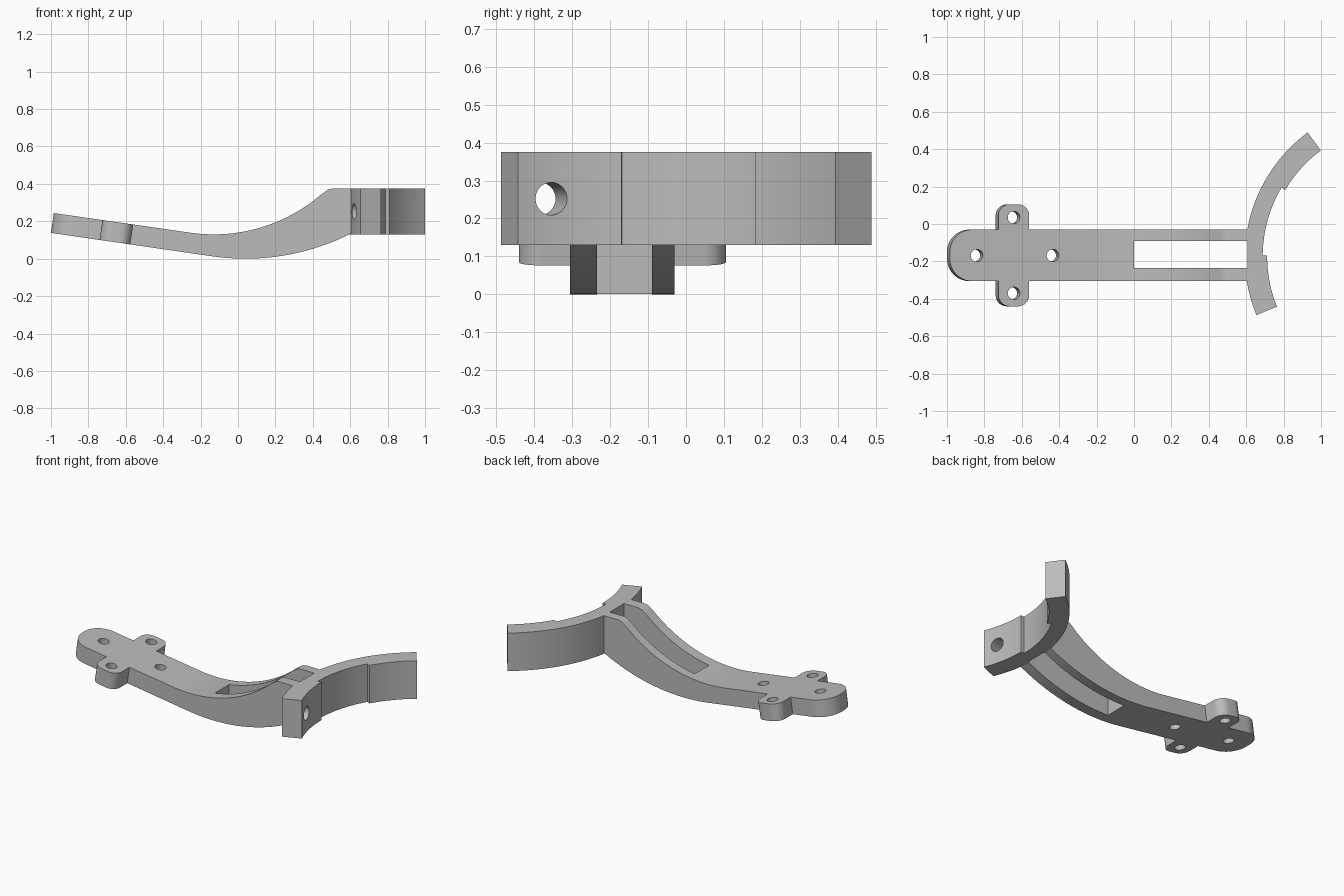
import bpy, bmesh
from math import sin, cos, radians, pi, atan2
from mathutils import Matrix, Vector

cube = bpy.data.objects.get("Cube")
if cube:
    bpy.data.objects.remove(cube, do_unlink=True)

grey = bpy.data.materials.new("plain grey")
grey.use_nodes = True
grey.diffuse_color = (0.5, 0.5, 0.5, 1)
grey.node_tree.nodes["Principled BSDF"].inputs["Base Color"].default_value = (0.5, 0.5, 0.5, 1)

TILT = radians(8.2)
MID_Y = -0.168
RIM_CENTRE = Vector((1.418, -0.175, 0.252))


def arc(cx, cy, r, a0, a1, n):
    """Points on an arc, angles in radians."""
    return [(cx + r * cos(a0 + (a1 - a0) * i / n), cy + r * sin(a0 + (a1 - a0) * i / n))
            for i in range(n + 1)]


def prism(name, outline, low, high, matrix=Matrix()):
    """Extrude a 2D outline along local z, then place it."""
    bm = bmesh.new()
    face = bm.faces.new([bm.verts.new((x, y, low)) for x, y in outline])
    new = bmesh.ops.extrude_face_region(bm, geom=[face])["geom"]
    bmesh.ops.translate(bm, vec=(0, 0, high - low),
                        verts=[v for v in new if isinstance(v, bmesh.types.BMVert)])
    bmesh.ops.recalc_face_normals(bm, faces=bm.faces)
    bm.transform(matrix)
    bmesh.ops.recalc_face_normals(bm, faces=bm.faces)
    mesh = bpy.data.meshes.new(name)
    bm.to_mesh(mesh)
    bm.free()
    mesh.materials.append(grey)
    obj = bpy.data.objects.new(name, mesh)
    bpy.context.scene.collection.objects.link(obj)
    return obj


def combine(obj, other, operation):
    """Apply a boolean and remove the second body."""
    other.hide_render = True
    mod = obj.modifiers.new("combine", "BOOLEAN")
    mod.operation, mod.solver, mod.object = operation, "EXACT", other
    bpy.context.view_layer.update()
    graph = bpy.context.evaluated_depsgraph_get()
    result = bpy.data.meshes.new_from_object(obj.evaluated_get(graph))
    obj.modifiers.clear()
    obj.data = result
    bpy.data.objects.remove(other, do_unlink=True)


def rounded_rect(x0, x1, y0, y1, r):
    corners = [(x1 - r, y1 - r), (x0 + r, y1 - r), (x0 + r, y0 + r), (x1 - r, y0 + r)]
    return [p for i, (x, y) in enumerate(corners)
            for p in arc(x, y, r, i * pi / 2, (i + 1) * pi / 2, 12)]


# Curved arm: side profile swept across the width
down = -pi / 2
bottom = [(-1.2, 0.167)] + arc(0.04, 1.25, 1.25, down - TILT, down + radians(26.9), 24)
top = arc(-0.13, 1.01, 0.88, down - TILT, down + radians(41), 28)
fillet = [(0.464, 0.357), (0.48, 0.369), (0.505, 0.375)]
profile = bottom + [(0.64, 0.15), (0.64, 0.375)] + fillet[::-1] + top[::-1] + [(-1.2, 0.275)]
side = Matrix.Rotation(pi / 2, 4, "X")
bracket = prism("bracket", profile, -0.3, 0.6, side)

# Plan shape of the arm and its two ears, square to the tilted pad
pad = Matrix.Translation((-0.65, 0, 0.142)) @ Matrix.Rotation(TILT, 4, "Y")
plan = prism("arm_plan", rounded_rect(-0.346, 1.8, -0.305, -0.03, 0.12), -0.9, 0.9, pad)
ears = prism("ear_plan", rounded_rect(-0.083, 0.083, -0.44, 0.105, 0.06), -0.8, 0.8, pad)
combine(plan, ears, "UNION")
combine(bracket, plan, "INTERSECT")

# Curved rim with a shallow recess on its inner side
cx, cy, cz = RIM_CENTRE
start, end = atan2(0.67, -0.494), atan2(-0.31, -0.759) + 2 * pi
step_a, step_b = pi - 0.53, pi - 0.008
rim_outline = (arc(cx, cy, 0.825, start, end, 40) + arc(cx, cy, 0.706, end, step_b, 12)
               + arc(cx, cy, 0.73, step_b, step_a, 20) + arc(cx, cy, 0.706, step_a, start, 12))
rim = prism("rim", rim_outline, 0.13, 0.375)
combine(bracket, rim, "UNION")

# Long slot through the arm
slot = [(0, -0.235), (0.606, -0.235), (0.606, -0.09), (0, -0.09)]
combine(bracket, prism("slot", slot, -0.5, 0.8), "DIFFERENCE")

# Four pad holes
for x, y in ((-0.2, MID_Y), (0.21, MID_Y), (0, 0.035), (0, -0.37)):
    hole = prism("pad_hole", arc(x, y, 0.033, 0, 2 * pi * 23 / 24, 23), -0.2, 0.2, pad)
    combine(bracket, hole, "DIFFERENCE")

# Two radial holes through the rim
for offset in (0.505, -0.18):
    height = (0.706 ** 2 - offset ** 2) ** 0.5
    direction = Vector((-height, offset, 0)).normalized()
    place = Matrix.Translation(RIM_CENTRE) @ direction.to_track_quat("Z", "Y").to_matrix().to_4x4()
    hole = prism("rim_hole", arc(0, 0, 0.043, 0, 2 * pi * 31 / 32, 31), 0.6, 0.95, place)
    combine(bracket, hole, "DIFFERENCE")

# Smooth curves, keep edges sharp
bpy.ops.object.select_all(action="DESELECT")
bracket.select_set(True)
bpy.context.view_layer.objects.active = bracket
bpy.ops.object.shade_smooth_by_angle(angle=radians(25))
